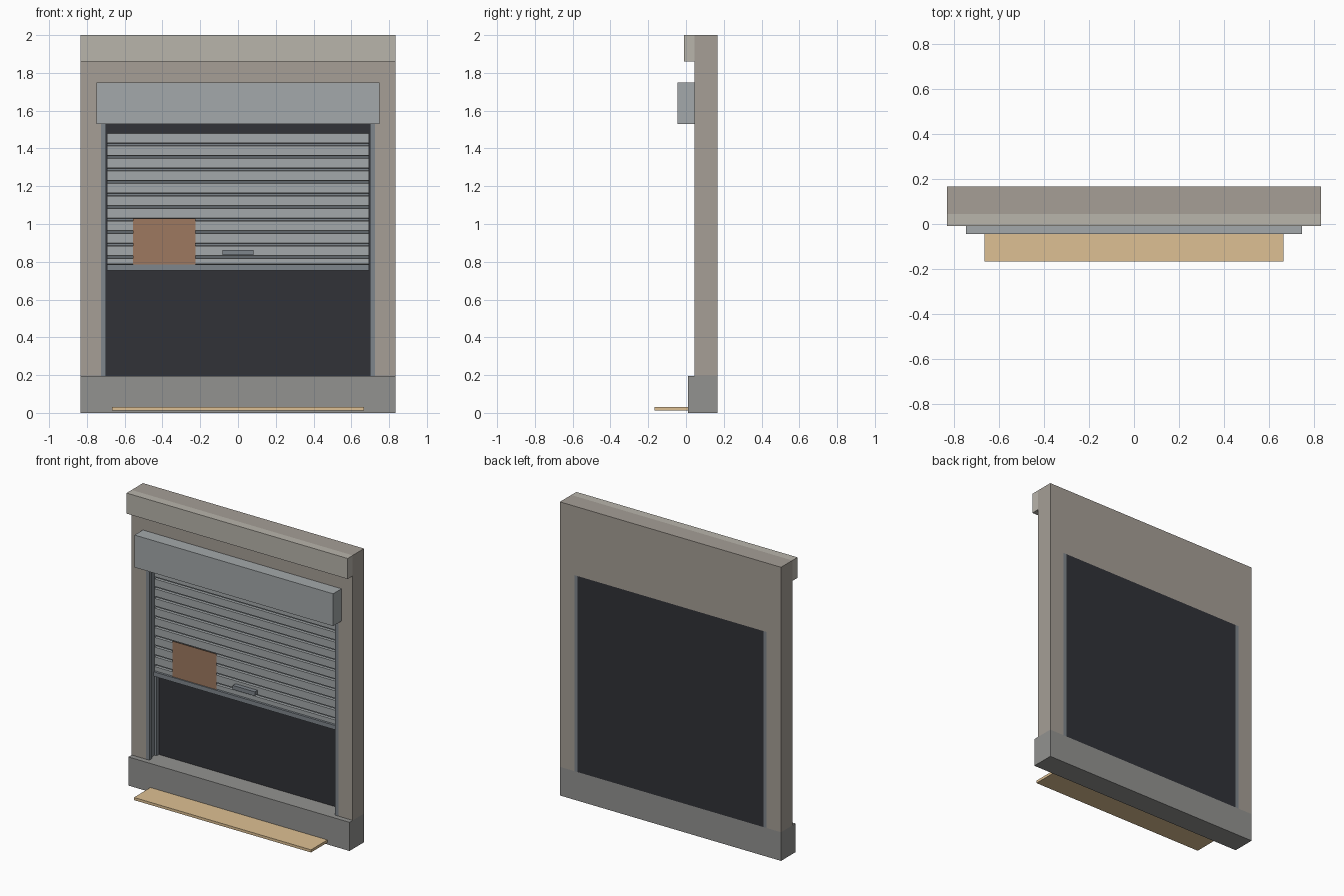
import bpy

if "Cube" in bpy.data.objects:
    bpy.data.objects.remove(bpy.data.objects["Cube"])


def material(name, r, g, b):
    """Material from 0-255 display colour."""
    m = bpy.data.materials.new(name)
    m.diffuse_color = [(c / 255) ** 2.2 for c in (r, g, b)] + [1]
    m.use_nodes = True
    m.node_tree.nodes["Principled BSDF"].inputs["Base Color"].default_value = m.diffuse_color
    return m


STONE = material("warm_stone", 164, 157, 149)
CAP = material("pale_stone", 183, 179, 170)
CONCRETE = material("concrete", 145, 145, 143)
METAL = material("shutter_metal", 162, 167, 169)
RAIL = material("rail_metal", 126, 133, 139)
DARK = material("dark_interior", 52, 53, 58)
WOOD = material("pale_wood", 221, 191, 146)
RUST = material("rust_patch", 156, 120, 96)


def prism(name, mat, x0, x1, profile):
    """Extrude a closed (y, z) profile along x."""
    n = len(profile)
    verts = [(x, y, z) for x in (x0, x1) for y, z in profile]
    faces = [(i, (i + 1) % n, (i + 1) % n + n, i + n) for i in range(n)]
    faces += [tuple(reversed(range(n))), tuple(range(n, 2 * n))]
    mesh = bpy.data.meshes.new(name)
    mesh.from_pydata(verts, [], faces)
    mesh.materials.append(mat)
    ob = bpy.data.objects.new(name, mesh)
    bpy.context.collection.objects.link(ob)
    return ob


def box(name, mat, x, y, z):
    """Box from (min, max) ranges."""
    return prism(name, mat, *x, [(y[0], z[0]), (y[0], z[1]), (y[1], z[1]), (y[1], z[0])])


W, BACK, FACE = 0.833, 0.167, 0.045
SILL, HEAD, TOP = 0.195, 1.53, 2.0

# Surrounding wall: base, head and cornice
box("base_plinth", CONCRETE, (-W, W), (0.01, BACK), (0, SILL))
box("wall_head", STONE, (-W, W), (FACE, BACK), (HEAD, TOP))
box("cornice", CAP, (-W, W), (-0.01, FACE), (1.86, TOP))

# Pillars and the guide rails standing in the opening
for side, s in (("left", -1), ("right", 1)):
    def span(a, b):
        return sorted((s * a, s * b))
    box(side + "_pillar", STONE, span(0.725, W), (FACE, BACK), (SILL, HEAD))
    box(side + "_rail_web", RAIL, span(0.715, 0.725), (FACE, BACK), (SILL, HEAD))
    box(side + "_rail_front_lip", RAIL, span(0.70, 0.715), (FACE, 0.075), (SILL, HEAD))
    box(side + "_rail_back_lip", RAIL, span(0.70, 0.715), (0.125, BACK), (SILL, HEAD))

# Dark interior behind the shutter
box("dark_back_panel", DARK, (-0.70, 0.70), (0.147, BACK), (SILL, HEAD))

# Roller housing
box("roller_housing", METAL, (-0.748, 0.748), (-0.045, 0.155), (HEAD, 1.75))

# Half-raised shutter: raised slats on a recessed curtain
SW = 0.693
box("shutter_curtain", RAIL, (-SW, SW), (0.108, 0.118), (0.785, 1.48))
for i in range(11):
    top = 1.482 - 0.0663 * i
    low = max(top - 0.055, 0.786)
    prism(f"shutter_slat_{i + 1}", METAL, -SW, SW,
          [(0.108, low), (0.092, low + 0.002), (0.092, top - 0.002), (0.108, top)])
box("shutter_bottom_bar", RAIL, (-SW, SW), (0.082, 0.122), (0.755, 0.785))

# Handle and patch on the shutter
box("shutter_handle", RAIL, (-0.083, 0.083), (0.062, 0.092), (0.835, 0.863))
box("shutter_patch", RUST, (-0.556, -0.225), (0.088, 0.092), (0.786, 1.028))

# Low plank projecting from the base
box("front_plank", WOOD, (-0.667, 0.667), (-BACK, 0.01), (0.013, 0.031))
